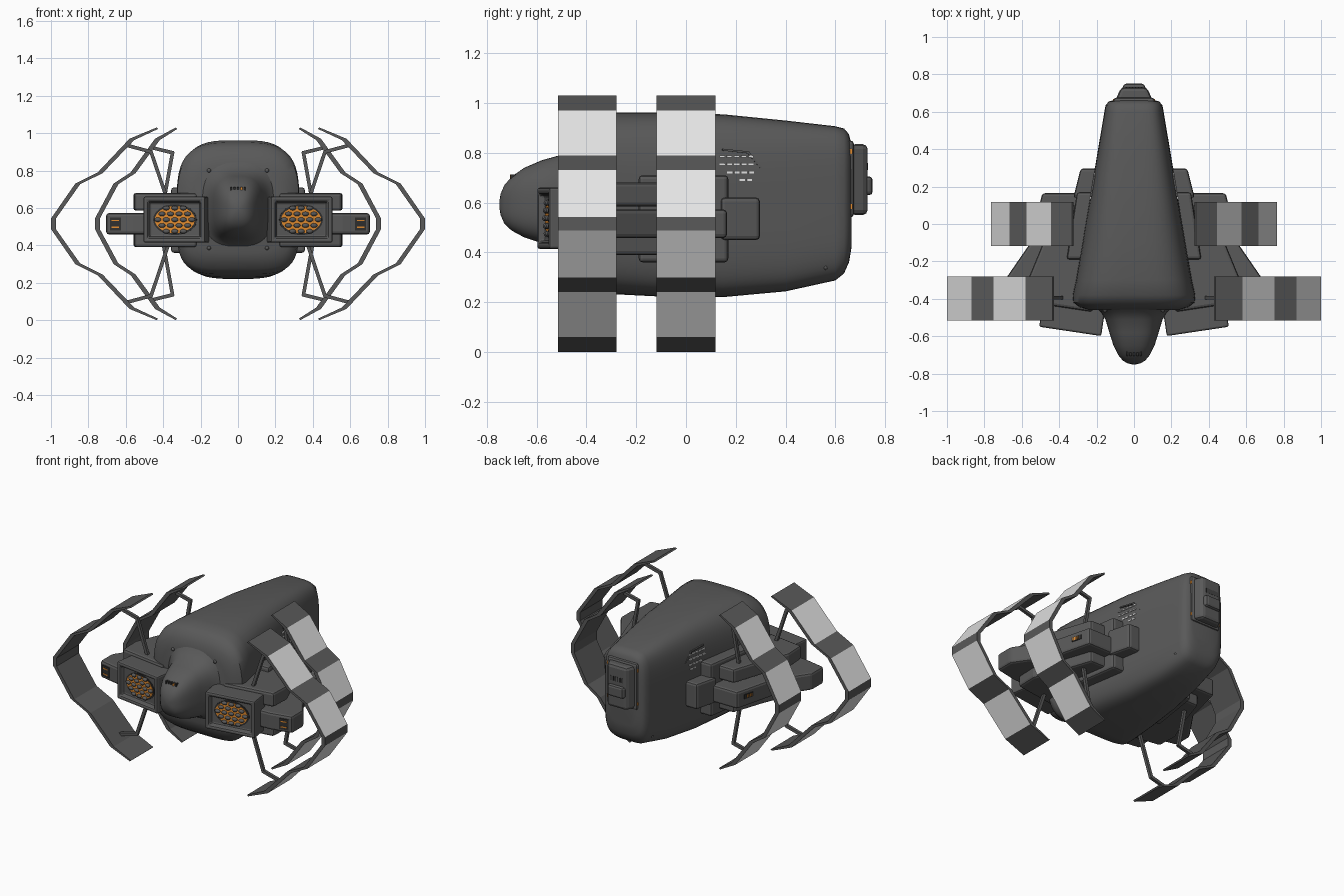
import bpy, bmesh, math
from mathutils import Vector, Matrix

if "Cube" in bpy.data.objects:
    bpy.data.objects.remove(bpy.data.objects["Cube"])


def material(name, r, g, b):
    m = bpy.data.materials.new(name)
    m.diffuse_color = (r, g, b, 1)
    m.use_nodes = True
    m.node_tree.nodes["Principled BSDF"].inputs["Base Color"].default_value = m.diffuse_color
    return m


HULL = material("hull_grey", 0.10, 0.10, 0.10)
PANEL = material("panel_light_grey", 0.78, 0.78, 0.78)
DARK = material("vent_dark", 0.03, 0.03, 0.03)
ORANGE = material("glow_orange", 0.75, 0.26, 0.03)
WHITE = material("vent_white", 0.9, 0.9, 0.9)


def finish(name, bm, mats, mirror=False, bevel=0.0, smooth=False):
    bmesh.ops.recalc_face_normals(bm, faces=bm.faces[:])
    me = bpy.data.meshes.new(name)
    bm.to_mesh(me)
    bm.free()
    for m in mats:
        me.materials.append(m)
    ob = bpy.data.objects.new(name, me)
    bpy.context.collection.objects.link(ob)
    if smooth:
        bpy.ops.object.select_all(action='DESELECT')
        ob.select_set(True)
        bpy.context.view_layer.objects.active = ob
        bpy.ops.object.shade_smooth_by_angle(angle=math.radians(45))
    if bevel:
        md = ob.modifiers.new("bevel", 'BEVEL')
        md.width, md.segments = bevel, 2
    if mirror:
        ob.modifiers.new("mirror", 'MIRROR')
    return ob


def loft(name, sections, power, top_power, n=48):
    """Skin of superellipse sections (y, half width, z bottom, z top)."""
    bm = bmesh.new()
    rings = []
    for y, hw, zb, zt in sections:
        ring = []
        mix = min(1, max(0, (y + 0.1) / 0.7))
        for i in range(n):
            a = 2 * math.pi * (i + 0.5) / n
            c, s = math.cos(a), math.sin(a)
            p = top_power + (power - top_power) * mix if s > 0 else power
            x = hw * math.copysign(abs(c) ** (2 / p), c)
            z = (zt + zb) / 2 + (zt - zb) / 2 * math.copysign(abs(s) ** (2 / p), s)
            ring.append(bm.verts.new((x, y, z)))
        rings.append(ring)
    for a, b in zip(rings, rings[1:]):
        for i in range(n):
            bm.faces.new((a[i], a[(i + 1) % n], b[(i + 1) % n], b[i]))
    bm.faces.new(rings[0])
    bm.faces.new(rings[-1])
    return finish(name, bm, [HULL], smooth=True)


def prism(name, outline, z0, z1, bevel=0.015, mirror=True):
    """Plan outline in x, y raised from z0 to z1."""
    bm = bmesh.new()
    lo = [bm.verts.new((x, y, z0)) for x, y in outline]
    hi = [bm.verts.new((x, y, z1)) for x, y in outline]
    bm.faces.new(lo)
    bm.faces.new(hi)
    for i in range(len(lo)):
        j = (i + 1) % len(lo)
        bm.faces.new((lo[i], lo[j], hi[j], hi[i]))
    return finish(name, bm, [HULL], mirror, bevel)


def add_box(bm, frame, loc, size):
    return bmesh.ops.create_cube(
        bm, size=1, matrix=frame @ Matrix.Translation(loc) @ Matrix.Diagonal((*size, 1)))


def boxes(name, mat, frame, items, mirror=True):
    """One object of small boxes given as (location, size) in a local frame."""
    bm = bmesh.new()
    for loc, size in items:
        add_box(bm, frame, loc, size)
    return finish(name, bm, [mat], mirror)


def placed(loc, degrees):
    return Matrix.Translation(loc) @ Matrix.Rotation(math.radians(degrees), 4, 'Z')


def half_width(y):
    return 0.33 - 0.168 * (y + 0.42)


# Main hull, widening towards the front
loft("hull", [(0.665, 0.10, 0.42, 0.83), (0.655, 0.135, 0.36, 0.875), (0.635, 0.152, 0.315, 0.898),
              (0.60, half_width(0.60), 0.287, 0.907), (0.40, half_width(0.40), 0.243, 0.93),
              (0.15, half_width(0.15), 0.22, 0.955), (-0.10, half_width(-0.10), 0.222, 0.962),
              (-0.30, half_width(-0.30), 0.232, 0.962), (-0.38, 0.328, 0.245, 0.95),
              (-0.42, 0.325, 0.275, 0.925), (-0.445, 0.29, 0.32, 0.88),
              (-0.46, 0.24, 0.36, 0.83)], 4.4, 3.5)

# Nose flaring into the hull
loft("nose", [(-0.41, 0.27, 0.33, 0.91), (-0.44, 0.215, 0.375, 0.865), (-0.47, 0.178, 0.405, 0.825),
              (-0.51, 0.153, 0.425, 0.79), (-0.58, 0.132, 0.437, 0.77), (-0.65, 0.11, 0.46, 0.74),
              (-0.70, 0.085, 0.487, 0.705), (-0.73, 0.06, 0.515, 0.67),
              (-0.745, 0.035, 0.55, 0.635), (-0.75, 0.012, 0.58, 0.605)], 2.8, 2.8)

# Rear hatch
prism("rear_hatch_base", [(-0.11, 0.63), (0.11, 0.63), (0.11, 0.675), (-0.11, 0.675)], 0.54, 0.85, 0.015, False)
prism("rear_hatch", [(-0.1, 0.66), (0.1, 0.66), (0.07, 0.73), (-0.07, 0.73)], 0.55, 0.835, 0.02, False)
prism("rear_hatch_ridge", [(-0.07, 0.70), (0.07, 0.70), (0.055, 0.75), (-0.055, 0.75)], 0.63, 0.705, 0.014, False)
boxes("rear_hatch_vent", DARK, Matrix(),
      [((-0.04 + 0.016 * i, 0.728, 0.745), (0.009, 0.008, 0.03)) for i in range(6)], False)
boxes("rear_lamp", ORANGE, Matrix(), [((0.108, 0.66, z), (0.008, 0.018, 0.02)) for z in (0.585, 0.805)])

# Side pods stacked between hull and wings
POD = [(0.22, -0.47), (0.555, -0.42), (0.56, -0.28), (0.49, -0.11), (0.42, 0.10), (0.24, 0.10)]
prism("side_mount", [(0.2, 0.17), (0.305, 0.17), (0.36, -0.19), (0.25, -0.19)], 0.36, 0.71)
prism("rear_side_box", [(0.17, 0.297), (0.285, 0.297), (0.325, 0.14), (0.2, 0.14)], 0.45, 0.62)
prism("upper_pod", POD, 0.585, 0.68)
prism("lower_pod", POD, 0.39, 0.485)
prism("outer_nacelle", [(0.3, -0.48), (0.56, -0.47), (0.705, -0.44), (0.705, -0.32), (0.56, -0.11),
                        (0.49, 0.165), (0.26, 0.165)], 0.458, 0.572)

# Vents on the nacelle: front end and rear flank
nac = placed((0.655, -0.452, 0.515), 11.7)
boxes("nacelle_vent", DARK, nac, [((0, 0, 0), (0.06, 0.009, 0.07))])
boxes("nacelle_glow", ORANGE, nac, [((0, -0.003, z), (0.04, 0.008, 0.007)) for z in (-0.018, 0.018)])
flank = placed((0.513, 0.075, 0.525), 14.3)
boxes("flank_vent", DARK, flank, [((0, 0, 0), (0.008, 0.07, 0.03))])
boxes("flank_glow", ORANGE, flank, [((0.002, 0.012 * i, 0), (0.009, 0.006, 0.02)) for i in (-2, -1, 0, 1)])

# Front intakes: angled box with a recessed face
intake = placed((0.33, -0.50, 0.537), 8.5)
bm = bmesh.new()
add_box(bm, intake, (0, 0, 0), (0.335, 0.15, 0.246))
front = [f for f in bm.faces if f.normal.y < -0.9]
bmesh.ops.inset_region(bm, faces=front, thickness=0.036, depth=0)
bmesh.ops.inset_region(bm, faces=front, thickness=0.008, depth=-0.03)
finish("intake", bm, [HULL], mirror=True, bevel=0.01)


# Elliptical glowing grille crossed by rows of rounded studs
def ellipse_plate(name, mat, y, rx, rz):
    bm = bmesh.new()
    bmesh.ops.create_cone(bm, cap_ends=True, segments=32, radius1=1, radius2=1, depth=1,
                          matrix=intake @ Matrix.Translation((0, y, 0)) @ Matrix.Diagonal((rx, 0.008, rz, 1))
                          @ Matrix.Rotation(math.pi / 2, 4, 'X'))
    finish(name, bm, [mat], mirror=True)


ellipse_plate("intake_grille", DARK, -0.045, 0.118, 0.082)
ellipse_plate("intake_glow", ORANGE, -0.048, 0.108, 0.072)
bm = bmesh.new()
for row in range(-2, 3):
    for col in range(-3, 4):
        x, z = 0.046 * (col + 0.5 * (row % 2)), 0.031 * row
        if (x / 0.118) ** 2 + (z / 0.08) ** 2 < 0.95:
            bmesh.ops.create_uvsphere(bm, u_segments=10, v_segments=6, radius=1,
                                      matrix=intake @ Matrix.Translation((x, -0.054, z))
                                      @ Matrix.Diagonal((0.019, 0.012, 0.012, 1)))
finish("intake_studs", bm, [HULL], mirror=True, smooth=True)

# Folded wing panels: light outer faces on a dark frame
HALF = [(0.435, 1.03), (0.58, 0.97), (0.75, 0.79), (0.87, 0.73), (1.0, 0.543)]
PROFILE = HALF + [(x, 1.03 - z) for x, z in reversed(HALF)]


def wing(name, y0, y1, scale):
    bm = bmesh.new()
    outer = [(x * scale, z) for x, z in PROFILE]
    inner = [(x - 0.008 - 0.018 * (x > 0.5 * scale), 0.515 + (z - 0.515) * 0.985) for x, z in outer]
    rows = [[bm.verts.new((x, y, z)) for x, z in pts] for pts in (outer, inner) for y in (y0, y1)]
    o0, o1, i0, i1 = rows
    for k in range(len(outer) - 1):
        bm.faces.new((o0[k], o0[k + 1], o1[k + 1], o1[k])).material_index = k % 2
        bm.faces.new((i0[k], i1[k], i1[k + 1], i0[k + 1]))
        bm.faces.new((o0[k], i0[k], i0[k + 1], o0[k + 1]))
        bm.faces.new((o1[k], o1[k + 1], i1[k + 1], i1[k]))
    for k in (0, -1):
        bm.faces.new((o0[k], o1[k], i1[k], i0[k]))
    finish(name, bm, [HULL, PANEL], mirror=True)


wing("front_wing", -0.515, -0.28, 1.0)
wing("rear_wing", -0.118, 0.118, 0.765)


def strut(name, y, points, size=0.019):
    """Bent bar, repeated above and below the wing's middle height."""
    bm = bmesh.new()
    for flip in (False, True):
        pts = [Vector((x, y, 1.03 - z if flip else z)) for x, z in points]
        for a, b in zip(pts, pts[1:]):
            d = b - a
            m = Matrix.Translation((a + b) / 2) @ d.to_track_quat('Z', 'Y').to_matrix().to_4x4()
            add_box(bm, m, (0, 0, 0), (size, size, d.length + size * 0.6))
    finish(name, bm, [HULL], mirror=True)


strut("front_wing_strut", -0.395, [(0.37, 0.62), (0.465, 0.90), (0.585, 0.932)])
strut("rear_wing_strut", 0.0, [(0.40, 0.62), (0.35, 0.895), (0.452, 0.92)])

# Vent slots on the hull sides, with a slanted groove behind them
bm = bmesh.new()
for z, y0, count in ((0.785, 0.145, 5), (0.755, 0.145, 5), (0.72, 0.175, 4), (0.69, 0.225, 2)):
    for i in range(count):
        y = y0 + 0.029 * i
        add_box(bm, placed((half_width(y) - 0.002, y, z), 9.5), (0, 0, 0), (0.009, 0.021, 0.008))
finish("side_vent_slots", bm, [WHITE], mirror=True)
bm = bmesh.new()
for y, z, tilt, length in ((0.20, 0.807, -6, 0.11), (0.276, 0.77, -50, 0.08)):
    m = placed((half_width(y) - 0.004, y, z), 9.5) @ Matrix.Rotation(math.radians(tilt), 4, 'X')
    add_box(bm, m, (0, 0, 0), (0.009, length, 0.008))
finish("side_vent_groove", bm, [HULL], mirror=True)

# Small bolts on the hull front and rear flanks
bm = bmesh.new()
for x, y, z in ((0.155, -0.462, 0.80), (0.155, -0.462, 0.385), (0.148, 0.52, 0.83), (0.14, 0.56, 0.34)):
    bmesh.ops.create_uvsphere(bm, u_segments=10, v_segments=6, radius=0.011,
                              matrix=Matrix.Translation((x, y, z)))
finish("hull_bolts", bm, [HULL], mirror=True)

# Small grille on top of the nose
boxes("nose_grille", DARK, Matrix(),
      [((-0.036 + 0.018 * i, -0.69, 0.703), (0.01, 0.03, 0.02)) for i in range(5)], False)
boxes("nose_lamp", ORANGE, Matrix(), [((0.018, -0.70, 0.702), (0.011, 0.014, 0.02))], False)
